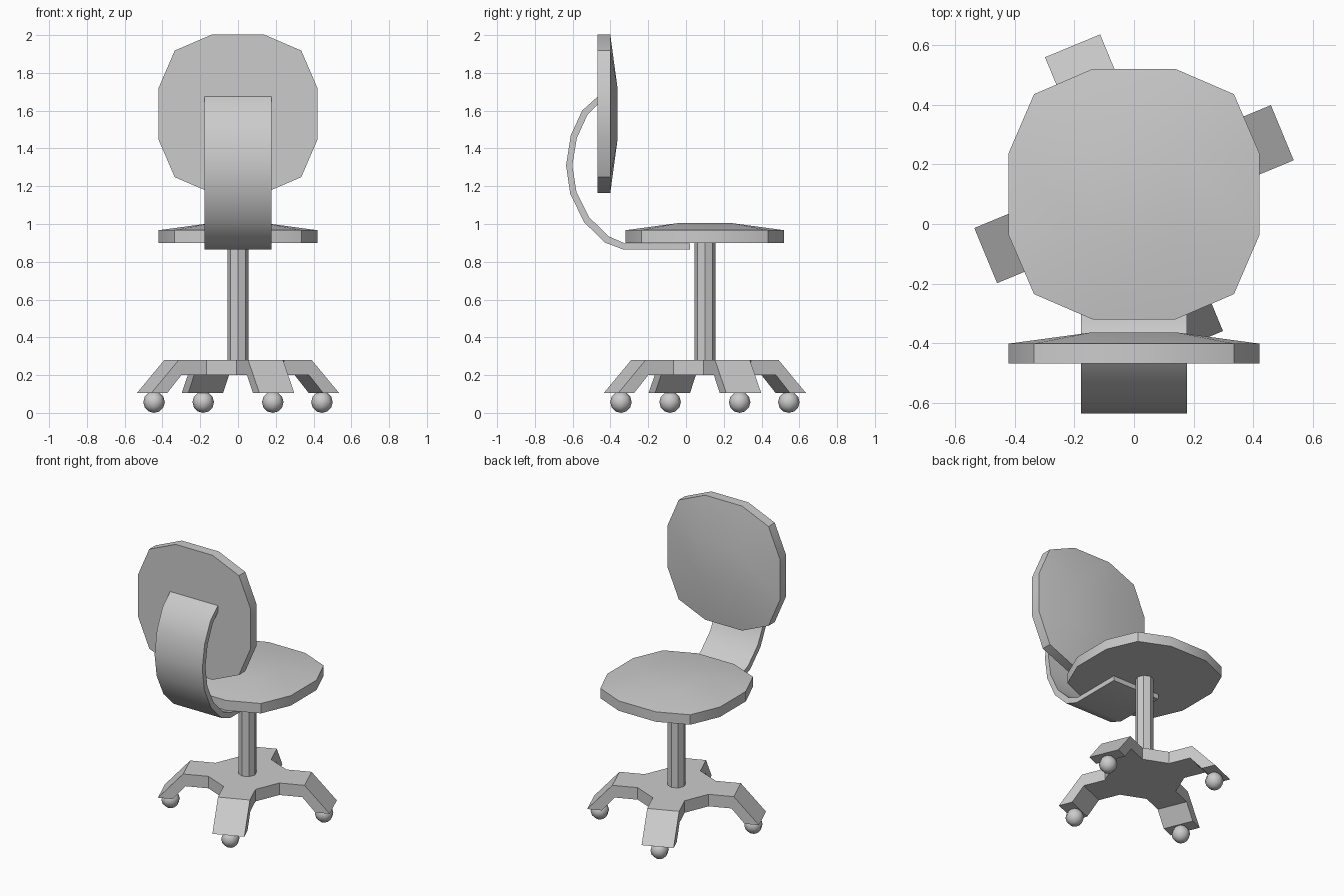
import bpy, bmesh
from math import radians, cos, sin
from mathutils import Matrix, Vector

if "Cube" in bpy.data.objects:
    bpy.data.objects.remove(bpy.data.objects["Cube"])

CY = 0.1                      # y of the seat / column axis


def finish(name, bm, matrix=Matrix(), angle=30):
    bmesh.ops.transform(bm, matrix=matrix, verts=bm.verts)
    bmesh.ops.recalc_face_normals(bm, faces=bm.faces)
    mesh = bpy.data.meshes.new(name)
    bm.to_mesh(mesh)
    bm.free()
    ob = bpy.data.objects.new(name, mesh)
    bpy.context.collection.objects.link(ob)
    bpy.ops.object.select_all(action='DESELECT')
    bpy.context.view_layer.objects.active = ob
    ob.select_set(True)
    bpy.ops.object.shade_smooth_by_angle(angle=radians(angle))
    return ob


def cushion(name, matrix):
    """Rounded twelve-sided pad with a slightly crowned top."""
    bm = bmesh.new()
    quarter = [(0.42, 0.138), (0.335, 0.335), (0.138, 0.42)]
    low, rim, crown = [], [], []
    for k in range(4):
        rot = Matrix.Rotation(radians(90 * k), 3, 'Z')
        for x, y in quarter:
            low.append(bm.verts.new(rot @ Vector((x, y, 0))))
            rim.append(bm.verts.new(rot @ Vector((x, y, 0.067))))
        crown.append(bm.verts.new(rot @ Vector((0.14, 0.14, 0.105))))
    bm.faces.new(low)
    bm.faces.new(crown)
    for i in range(12):
        j = (i + 1) % 12
        bm.faces.new((low[i], low[j], rim[j], rim[i]))
    for k in range(4):
        a, b, c, d = (rim[(3 * k + n) % 12] for n in range(4))
        bm.faces.new((a, b, crown[k]))
        bm.faces.new((b, c, crown[k]))
        bm.faces.new((c, d, crown[(k + 1) % 4], crown[k]))
    return finish(name, bm, matrix)


# Seat and backrest share one pad shape
cushion("seat", Matrix.Translation((0, CY, 0.90)))
cushion("backrest", Matrix.Translation((0, -0.468, 1.583)) @ Matrix.Rotation(radians(-90), 4, 'X'))

# Curved strap joining seat and backrest
outer = [(0.02, 0.866), (-0.335, 0.866), (-0.43, 0.902), (-0.54, 1.01), (-0.613, 1.16),
         (-0.635, 1.31), (-0.61, 1.47), (-0.55, 1.60), (-0.467, 1.675)]
inner = [(0.02, 0.898), (-0.325, 0.898), (-0.41, 0.935), (-0.512, 1.035), (-0.58, 1.17),
         (-0.602, 1.31), (-0.578, 1.455), (-0.522, 1.577), (-0.467, 1.632)]
bm = bmesh.new()
rings = [[bm.verts.new((x, y, z)) for x, (y, z) in
          ((-0.178, o), (0.178, o), (0.178, i), (-0.178, i))] for o, i in zip(outer, inner)]
for a, b in zip(rings, rings[1:]):
    for n in range(4):
        m = (n + 1) % 4
        bm.faces.new((a[n], a[m], b[m], b[n]))
bm.faces.new(rings[0])
bm.faces.new(rings[-1])
finish("back_strap", bm)

# Octagonal column
bm = bmesh.new()
bmesh.ops.create_cone(bm, cap_ends=True, segments=8, radius1=0.056, radius2=0.056, depth=0.63)
finish("column", bm, Matrix.Translation((0, CY, 0.587)))

# Four-armed base: each arm runs out flat then bends down
bm = bmesh.new()
top = [(0.222, 0.281), (0.38, 0.281), (0.538, 0.105)]
bottom = [(0.222, 0.2), (0.366, 0.2), (0.447, 0.105)]
hub_top, hub_low = [], []
for k in range(4):
    rot = Matrix.Rotation(radians(22.5 + 90 * k), 3, 'Z')
    rings = [[bm.verts.new(rot @ Vector((r, s, z))) for s, (r, z) in
              ((-0.1, t), (0.1, t), (0.1, b), (-0.1, b))] for t, b in zip(top, bottom)]
    for a, b in zip(rings, rings[1:]):
        for n in range(4):
            m = (n + 1) % 4
            bm.faces.new((a[n], a[m], b[m], b[n]))
    bm.faces.new(rings[-1])
    hub_top += rings[0][:2]
    hub_low += [rings[0][3], rings[0][2]]
bm.faces.new(hub_top)
bm.faces.new(hub_low)
for i in (1, 3, 5, 7):
    j = (i + 1) % 8
    bm.faces.new((hub_top[i], hub_top[j], hub_low[j], hub_low[i]))
finish("base", bm, Matrix.Translation((0, CY, 0)))

# Ball castors
for k in range(4):
    a = radians(22.5 + 90 * k)
    bm = bmesh.new()
    bmesh.ops.create_uvsphere(bm, u_segments=8, v_segments=6, radius=0.057)
    finish(f"castor_{k + 1}", bm,
           Matrix.Translation((0.481 * cos(a), CY + 0.481 * sin(a), 0.057)), 180)
